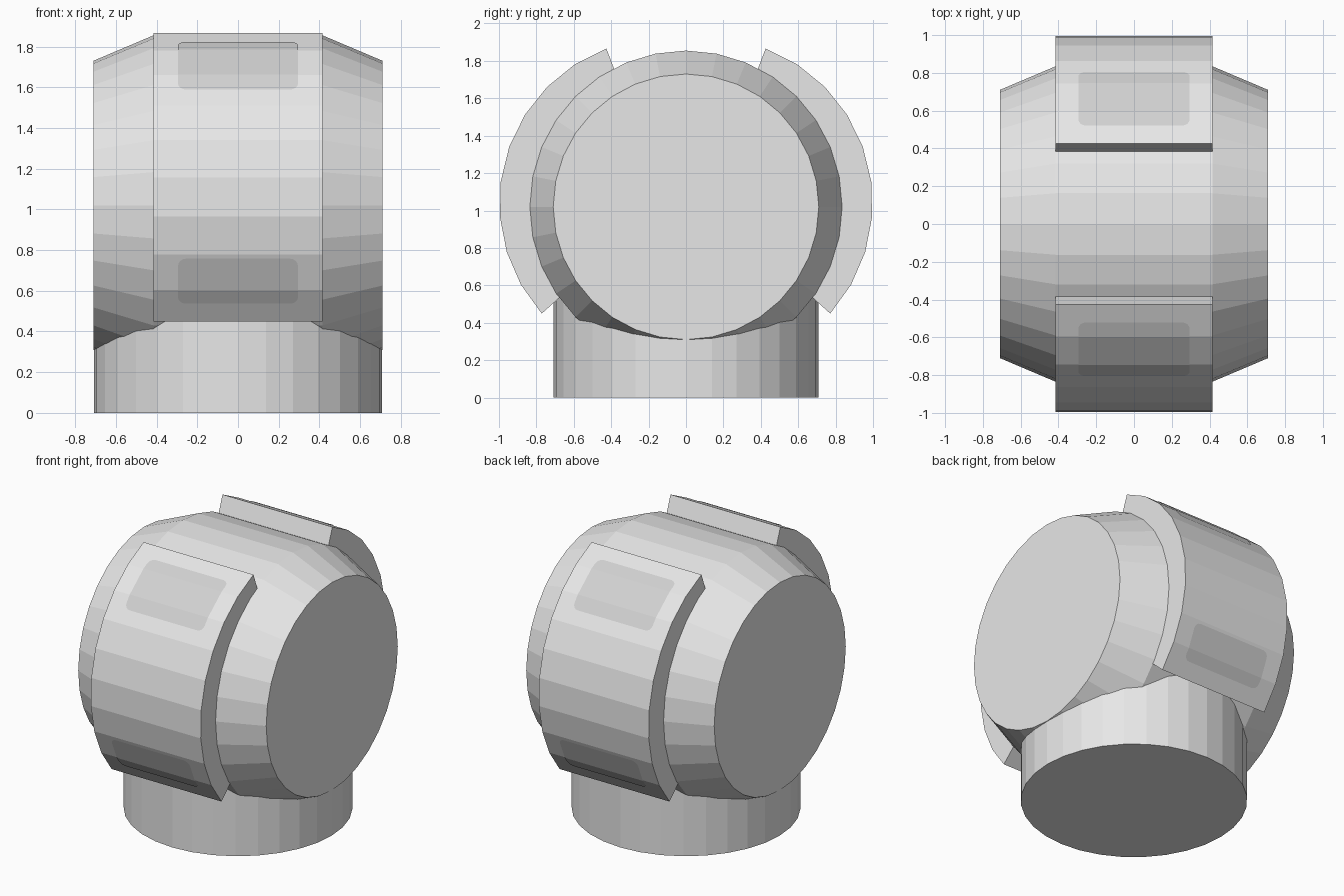
import bpy, bmesh, math

if "Cube" in bpy.data.objects:
    bpy.data.objects.remove(bpy.data.objects["Cube"])

PAD_Y, PAD_Z, PAD_R, PAD_IN = 0.115, 1.04, 0.883, 0.70
A0, A1, SEGS, HALF = math.radians(-42), math.radians(69.4), 9, 0.415


def material(name, v):
    m = bpy.data.materials.new(name)
    m.diffuse_color = (v, v, v, 1)
    m.use_nodes = True
    m.node_tree.nodes["Principled BSDF"].inputs["Base Color"].default_value = m.diffuse_color
    return m


light = material("light_grey", 0.8)
mid = material("panel_grey", 0.64)


def make(name, verts, faces, mat):
    me = bpy.data.meshes.new(name)
    me.from_pydata(verts, [], faces)
    bm = bmesh.new()
    bm.from_mesh(me)
    bmesh.ops.recalc_face_normals(bm, faces=bm.faces)
    bm.to_mesh(me)
    bm.free()
    me.materials.append(mat)
    ob = bpy.data.objects.new(name, me)
    bpy.context.collection.objects.link(ob)
    return ob


def loft(name, rings, mat, closed=False):
    """Skin equal-length rings; cap the ends."""
    n = len(rings[0])
    verts = [p for r in rings for p in r]
    faces = [(i * n + j, i * n + (j + 1) % n, (i + 1) * n + (j + 1) % n, (i + 1) * n + j)
             for i in range(len(rings) - 1) for j in range(n)]
    faces += [tuple(range(n)), tuple(range(len(verts) - n, len(verts)))]
    return make(name, verts, faces, mat)


N = 32
ANG = [2 * math.pi * k / N for k in range(N)]

# round base
loft("base", [[(0.708 * math.cos(a), 0.708 * math.sin(a), z) for a in ANG]
              for z in (0, 0.95)], light)

# drum lying along x with tapered ends
loft("drum", [[(x, r * math.sin(a), 1.02 + r * math.cos(a)) for a in ANG]
              for x, r in ((-0.71, 0.71), (-HALF, 0.835), (HALF, 0.835), (0.71, 0.71))], light)


def arc_point(k, r):
    a = A0 + (A1 - A0) * k / SEGS
    return PAD_Y + r * math.cos(a), PAD_Z + r * math.sin(a)


def surface(t, r):
    """Point on the faceted pad face at segment position t."""
    k = min(int(t), SEGS - 1)
    (y0, z0), (y1, z1) = arc_point(k, r), arc_point(k + 1, r)
    f = t - k
    return y0 + (y1 - y0) * f, z0 + (z1 - z0) * f


def panel(name, side, t0, t1):
    """Thin rounded rectangle following the pad facets."""
    w, rad, seg = 0.295, 0.04, 0.19
    rt = rad / seg
    ts = {float(k) for k in range(SEGS + 1) if t0 < k < t1}
    for i in range(5):
        d = rt * (1 - math.cos(math.pi / 2 * i / 4))
        ts |= {t0 + d, t1 - d}
    ts = sorted(ts)
    verts = []
    for t in ts:
        d = min(t - t0, t1 - t)
        hw = w
        if d < rt:
            u = 1 - d / rt
            hw = w - rad + rad * math.sqrt(max(0, 1 - u * u))
        y, z = surface(t, PAD_R + 0.004)
        verts += [(-hw, side * y, z), (hw, side * y, z)]
    order = (0, 1, 3, 2) if side < 0 else (0, 2, 3, 1)
    faces = [tuple(2 * i + o for o in order) for i in range(len(ts) - 1)]
    me = bpy.data.meshes.new(name)
    me.from_pydata(verts, [], faces)
    me.materials.append(mid)
    bpy.context.collection.objects.link(bpy.data.objects.new(name, me))


# curved outer pads with two panels each, front and back
for side, label in ((-1, "front"), (1, "back")):
    rings = []
    for k in range(SEGS + 1):
        (yo, zo), (yi, zi) = arc_point(k, PAD_R), arc_point(k, PAD_IN)
        rings.append([(-HALF, side * yo, zo), (HALF, side * yo, zo),
                      (HALF, side * yi, zi), (-HALF, side * yi, zi)])
    loft(label + "_pad", rings, light)
    panel(label + "_upper_panel", side, 6.5, 8.45)
    panel(label + "_lower_panel", side, 0.58, 1.89)
